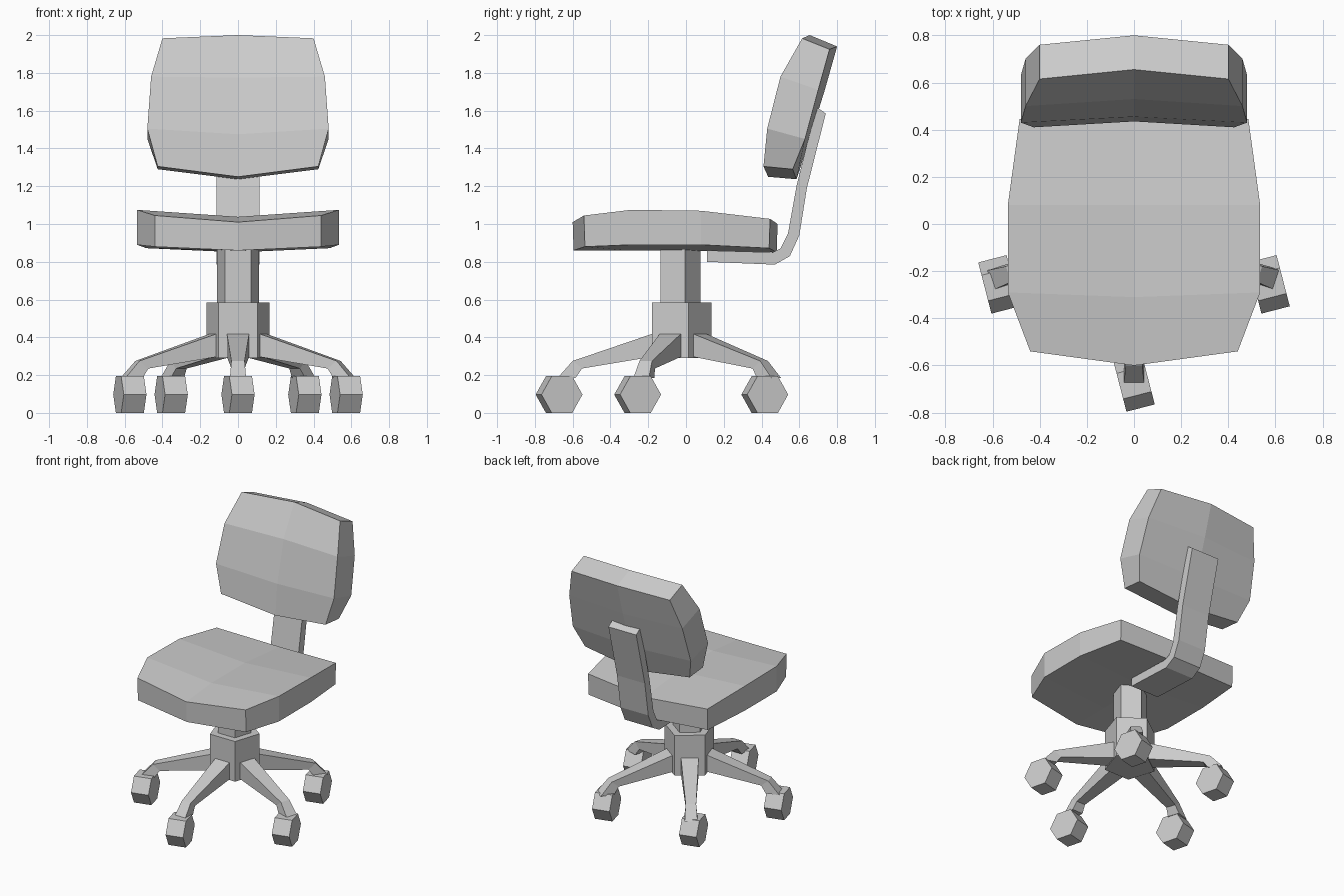
import bpy, bmesh
from math import radians, pi, cos, sin
from mathutils import Matrix, Vector

if "Cube" in bpy.data.objects:
    bpy.data.objects.remove(bpy.data.objects["Cube"])


def loft(name, rings, matrix=Matrix()):
    """Skin a list of equal-length rings; caps are split into quads when six-sided."""
    bm = bmesh.new()
    vs = [[bm.verts.new(matrix @ Vector(p)) for p in ring] for ring in rings]
    n = len(rings[0])
    for a, b in zip(vs, vs[1:]):
        for i in range(n):
            j = (i + 1) % n
            bm.faces.new((a[i], a[j], b[j], b[i]))
    for cap in (vs[0], vs[-1]):
        if n == 6:
            bm.faces.new((cap[0], cap[1], cap[4], cap[5]))
            bm.faces.new((cap[1], cap[2], cap[3], cap[4]))
        else:
            bm.faces.new(cap)
    bmesh.ops.recalc_face_normals(bm, faces=bm.faces)
    me = bpy.data.meshes.new(name)
    bm.to_mesh(me)
    bm.free()
    ob = bpy.data.objects.new(name, me)
    bpy.context.collection.objects.link(ob)
    return ob


def cushion(name, rows):
    """Each row: half width, then (y, z) of side outer, centre outer, centre inner, side inner."""
    rings = []
    for w, so, co, ci, si in rows:
        rings.append([(-w, *so), (0, *co), (w, *so), (w, *si), (0, *ci), (-w, *si)])
    return loft(name, rings)


def prism(name, sides, radius, z0, z1, y):
    """Upright prism with a flat side facing the front."""
    rings = []
    for z in (z0, z1):
        ang = [-pi / 2 + (k + 0.5) * 2 * pi / sides for k in range(sides)]
        rings.append([(radius * cos(a), y + radius * sin(a), z) for a in ang])
    return loft(name, rings)


# Seat cushion, front to back
cushion("seat", [
    (.44, (-.54, 1.045), (-.60, 1.01), (-.595, .86), (-.535, .88)),
    (.535, (-.29, 1.075), (-.31, 1.038), (-.31, .86), (-.29, .89)),
    (.535, (.08, 1.07), (.08, 1.037), (.08, .857), (.08, .89)),
    (.485, (.445, 1.027), (.485, 1.0), (.48, .85), (.44, .872)),
])

# Backrest cushion, top to bottom
cushion("backrest", [
    (.40, (.615, 1.983), (.655, 2.0), (.80, 1.94), (.76, 1.925)),
    (.46, (.50, 1.78), (.53, 1.775), (.735, 1.71), (.70, 1.71)),
    (.48, (.43, 1.505), (.455, 1.475), (.65, 1.435), (.63, 1.45)),
    (.425, (.41, 1.305), (.435, 1.25), (.585, 1.237), (.565, 1.29)),
])

# Bent bracket joining seat and backrest: pairs of inner / outer points
path = [((.11, .86), (.11, .80)), ((.46, .85), (.47, .785)), ((.50, .87), (.55, .83)),
        ((.54, .95), (.60, .94)), ((.585, 1.20), (.64, 1.19)), ((.69, 1.62), (.74, 1.585))]
W = .113
loft("back_bracket", [[(-W, *i), (W, *i), (W, *o), (-W, *o)] for i, o in path])

# Five-sided column and hub
CY = -.04
prism("column", 5, .116, .55, .875, CY)
prism("hub", 5, .174, .29, .585, CY)

# Legs: (top r, top z), (bottom r, bottom z), half width; plus parallel hexagonal casters
leg = [((.12, .425), (.12, .30), .06),
       ((.56, .275), (.51, .235), .035),
       ((.64, .185), (.545, .185), .043)]
for k in range(5):
    a = -pi / 2 + k * 2 * pi / 5
    m = Matrix.Translation((0, CY, 0)) @ Matrix.Rotation(a, 4, 'Z')
    loft(f"leg_{k + 1}", [[(t[0], -w, t[1]), (t[0], w, t[1]), (b[0], w, b[1]), (b[0], -w, b[1])]
                          for t, b, w in leg], m)

    centre = (.602 * cos(a), -.07 + .602 * sin(a), .097)
    m = Matrix.Translation(centre) @ Matrix.Rotation(radians(14.5), 4, 'Z')
    loft(f"caster_{k + 1}", [[(x, .112 * cos(i * pi / 3), .112 * sin(i * pi / 3)) for i in range(6)]
                             for x in (-.062, .062)], m)
